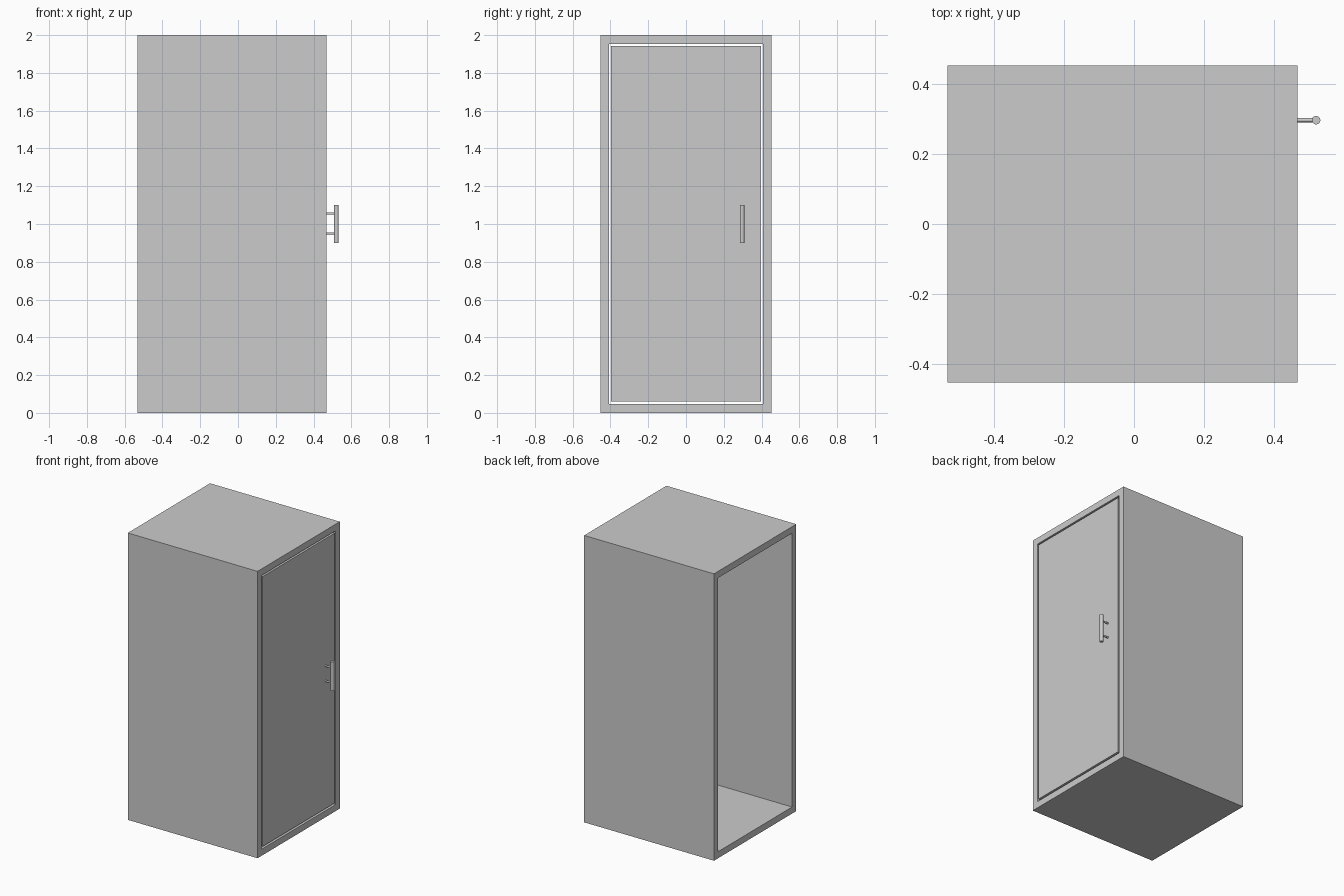
import bpy
import math

cube = bpy.data.objects.get("Cube")
if cube:
    bpy.data.objects.remove(cube, do_unlink=True)

grey = bpy.data.materials.new("light_grey")
grey.use_nodes = True
COLOUR = (0.6, 0.6, 0.6, 1)
grey.diffuse_color = COLOUR
grey.node_tree.nodes["Principled BSDF"].inputs["Base Color"].default_value = COLOUR

BACK, FACE = -0.533, 0.468          # open end and door end
HALF, HEIGHT, WALL = 0.453, 2.0, 0.046
DOOR_HALF, DOOR_LOW, DOOR_TOP, DOOR_DEPTH = 0.396, 0.06, 1.942, 0.045


def add_mesh(name, verts, faces):
    mesh = bpy.data.meshes.new(name)
    mesh.from_pydata(verts, [], faces)
    mesh.materials.append(grey)
    obj = bpy.data.objects.new(name, mesh)
    bpy.context.collection.objects.link(obj)
    return obj


def rectangle(x, half, low, top):
    return [(x, -half, low), (x, half, low), (x, half, top), (x, -half, top)]


def add_rod(name, radius, length, location, rotation=(0, 0, 0)):
    bpy.ops.mesh.primitive_cylinder_add(vertices=32, radius=radius, depth=length,
                                        location=location, rotation=rotation)
    rod = bpy.context.object
    rod.name = name
    rod.data.materials.append(grey)
    bpy.ops.object.shade_smooth_by_angle(angle=math.radians(40))


# Cabinet shell: rectangular tube, open at both ends
loops = [rectangle(BACK, HALF, 0, HEIGHT),
         rectangle(FACE, HALF, 0, HEIGHT),
         rectangle(FACE, HALF - WALL, WALL, HEIGHT - WALL),
         rectangle(BACK, HALF - WALL, WALL, HEIGHT - WALL)]
faces = []
for ring in range(4):
    after = (ring + 1) % 4
    for i in range(4):
        j = (i + 1) % 4
        faces.append((ring * 4 + i, ring * 4 + j, after * 4 + j, after * 4 + i))
shell = add_mesh("cabinet_shell", sum(loops, []), [f[::-1] for f in faces])

# Door panel, flush with the frame and separated by a thin gap
door = rectangle(FACE - DOOR_DEPTH, DOOR_HALF, DOOR_LOW, DOOR_TOP)
door += rectangle(FACE, DOOR_HALF, DOOR_LOW, DOOR_TOP)
sides = [(i, (i + 1) % 4, (i + 1) % 4 + 4, i + 4) for i in range(4)]
add_mesh("door", door, [(3, 2, 1, 0), (4, 5, 6, 7)] + sides)

# Handle: upright bar on two posts
BAR_X, BAR_Y = 0.521, 0.297
add_rod("handle_bar", 0.012, 0.2, (BAR_X, BAR_Y, 1.0))
for name, z in (("lower_handle_post", 0.95), ("upper_handle_post", 1.055)):
    add_rod(name, 0.006, BAR_X - FACE + 0.01, ((BAR_X + FACE - 0.01) / 2, BAR_Y, z),
            (0, math.pi / 2, 0))

# Outward-facing normals on the shell
import bmesh
bm = bmesh.new()
bm.from_mesh(shell.data)
bmesh.ops.recalc_face_normals(bm, faces=bm.faces)
bm.to_mesh(shell.data)
bm.free()
